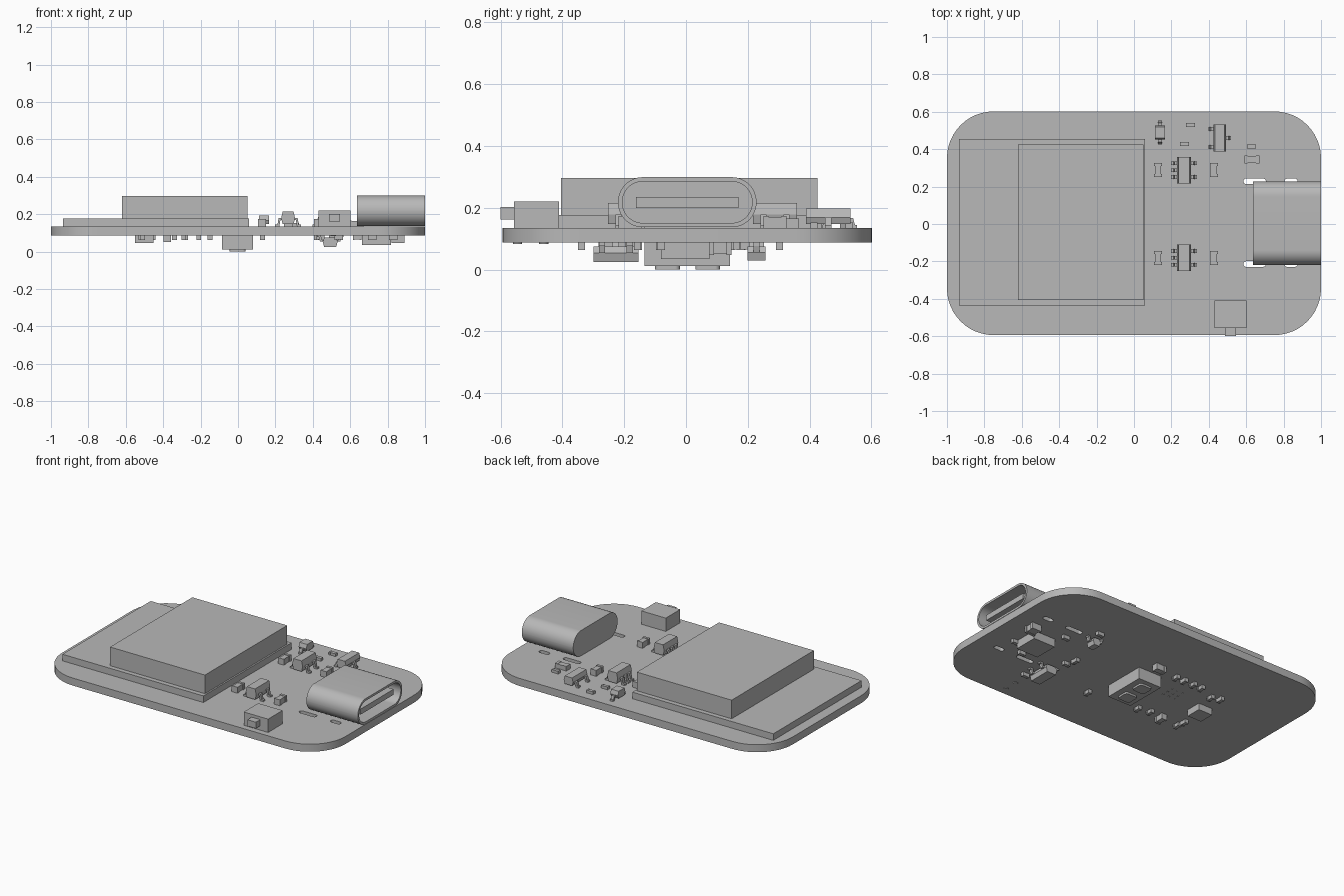
import bpy, bmesh, math
from mathutils import Vector

if "Cube" in bpy.data.objects:
    bpy.data.objects.remove(bpy.data.objects["Cube"])

GREY = (0.48, 0.48, 0.48, 1)
mat = bpy.data.materials.new("plain grey")
mat.use_nodes = True
mat.diffuse_color = GREY
mat.node_tree.nodes["Principled BSDF"].inputs["Base Color"].default_value = GREY

TOP, BOTTOM = 0.135, 0.087


def finish(name, bm):
    bmesh.ops.recalc_face_normals(bm, faces=bm.faces)
    mesh = bpy.data.meshes.new(name)
    bm.to_mesh(mesh)
    bm.free()
    mesh.materials.append(mat)
    ob = bpy.data.objects.new(name, mesh)
    bpy.context.collection.objects.link(ob)
    return ob


def smooth(ob):
    bpy.ops.object.select_all(action='DESELECT')
    ob.select_set(True)
    bpy.context.view_layer.objects.active = ob
    bpy.ops.object.shade_smooth_by_angle(angle=math.radians(30))


def prism(bm, points, push):
    # Close a flat outline and extrude it along a vector
    face = bm.faces.new([bm.verts.new(p) for p in points])
    geo = bmesh.ops.extrude_face_region(bm, geom=[face])["geom"]
    bmesh.ops.translate(bm, vec=push, verts=[v for v in geo if isinstance(v, bmesh.types.BMVert)])


def block(bm, cx, cy, sx, sy, z0, z1):
    x, y = sx / 2, sy / 2
    prism(bm, [(cx + a * x, cy + b * y, z0) for a, b in ((-1, -1), (1, -1), (1, 1), (-1, 1))],
          (0, 0, z1 - z0))


def box(name, *dims):
    bm = bmesh.new()
    block(bm, *dims)
    return finish(name, bm)


def rounded(w, h, r, steps=12):
    # Outline of a rounded rectangle centred on the origin
    pts = []
    for q, (a, b) in enumerate(((1, 1), (-1, 1), (-1, -1), (1, -1))):
        for i in range(steps + 1):
            t = math.pi / 2 * (q + i / steps)
            pts.append((a * (w / 2 - r) + r * math.cos(t), b * (h / 2 - r) + r * math.sin(t)))
    return pts


def slab(name, cx, cy, w, h, r, z0, z1):
    bm = bmesh.new()
    prism(bm, [(cx + x, cy + y, z0) for x, y in rounded(w, h, r)], (0, 0, z1 - z0))
    return finish(name, bm)


def cut(ob, cutter):
    cutter.hide_render = True
    cutter.hide_set(True)
    m = ob.modifiers.new("cut", 'BOOLEAN')
    m.operation, m.solver, m.object = 'DIFFERENCE', 'EXACT', cutter
    bpy.context.view_layer.objects.active = ob
    bpy.ops.object.modifier_apply(modifier="cut")
    bpy.data.objects.remove(cutter)


def leaded_chip(name, cx, cy, w, l, left, right, reach, height, side=1, lead=0.02):
    # Bevelled body with bent leads; side -1 hangs it under the board
    z = TOP if side > 0 else BOTTOM
    bm = bmesh.new()
    lo, mid, hi = z + side * 0.012, z + side * height * 0.55, z + side * height
    a, b = w / 2, w / 2 - 0.008
    prism(bm, [(cx + x, cy - l / 2, h) for x, h in
               ((-b, lo), (b, lo), (a, mid), (b, hi), (-b, hi), (-a, mid))], (0, l, 0))
    t = side * 0.01
    for sign, rows in ((-1, left), (1, right)):
        for y in rows:
            path = ((a - 0.01, mid), (a + 0.014, mid), (a + 0.02, z + t), (reach, z + t),
                    (reach, z), (a + 0.01, z), (a + 0.004, mid - t), (a - 0.01, mid - t))
            prism(bm, [(cx + sign * x, cy + y - lead / 2, h) for x, h in path], (0, lead, 0))
    return finish(name, bm)


def passive(name, cx, cy, sx, sy, h, side=1):
    # Small two-terminal part: a body between slightly larger end caps
    z = TOP if side > 0 else BOTTOM
    bm = bmesh.new()
    along_x = sx > sy
    if along_x:
        block(bm, cx, cy, sx * 0.9, sy * 0.9, z, z + side * h * 0.93)
    else:
        block(bm, cx, cy, sx * 0.8, sy * 0.9, z, z + side * h * 0.93)
    for s in (-1, 1):
        if along_x:
            block(bm, cx + s * sx * 0.39, cy, sx * 0.22, sy, z, z + side * h)
        else:
            block(bm, cx, cy + s * sy * 0.39, sx, sy * 0.22, z, z + side * h)
    return finish(name, bm)


# Circuit board with connector slots
board = slab("circuit_board", 0, 0.004, 2, 1.196, 0.25, BOTTOM, TOP)
for y in (-0.214, 0.228):
    for x, length in ((0.645, 0.12), (0.84, 0.07)):
        cut(board, slab("slot_cutter", x, y, length, 0.03, 0.0149, 0, 0.2))
smooth(board)

# Radio module and its shield
box("module_base", -0.4375, 0.01, 0.995, 0.89, TOP, 0.177)
box("module_shield", -0.285, 0.01, 0.67, 0.83, 0.177, 0.296)

# Connector shell, hollow from the open end, with a tongue inside
USB_Y, USB_Z = 0.004, 0.218
bm = bmesh.new()
prism(bm, [(0.637, USB_Y + y, USB_Z + z) for y, z in rounded(0.448, 0.162, 0.08)], (0.363, 0, 0))
shell = finish("connector_shell", bm)
bm = bmesh.new()
prism(bm, [(0.68, USB_Y + y, USB_Z + z) for y, z in rounded(0.42, 0.134, 0.066)], (0.5, 0, 0))
cut(shell, finish("shell_cutter", bm))
smooth(shell)
box("connector_tongue", 0.825, USB_Y, 0.31, 0.333, 0.2, 0.235)

# Side push button
box("button_body", 0.516, -0.483, 0.172, 0.146, TOP, 0.22)
box("button_plunger", 0.516, -0.577, 0.06, 0.046, 0.162, 0.202)

# Leaded chips on top
for y in (0.288, -0.181):
    leaded_chip("regulator_chip", 0.268, y, 0.074, 0.142, (-0.037, 0, 0.037),
                (-0.037, 0.037), 0.07, 0.08)
    for x in (0.128, 0.427):
        passive("capacitor", x, y, 0.042, 0.075, 0.038)
leaded_chip("transistor", 0.458, 0.46, 0.067, 0.144, (-0.048, 0.048), (0,), 0.061, 0.062)
diode = leaded_chip("diode", 0, 0, 0.075, 0.054, (0,), (0,), 0.064, 0.057)
diode.rotation_euler.z = math.pi / 2
diode.location = (0.139, 0.489, 0)

# Small parts on top
for x, y in ((0.302, 0.529), (0.27, 0.428), (0.628, 0.414)):
    passive("resistor", x, y, 0.047, 0.023, 0.018)
passive("indicator_light", 0.63, 0.345, 0.08, 0.042, 0.03)

# Socket under the board
box("lower_socket", -0.002, 0.004, 0.165, 0.276, 0.012, BOTTOM)
for y in (-0.06, 0.07):
    slab("socket_pad", -0.002, y, 0.085, 0.08, 0.015, 0, 0.012)

# Chips under the board
box("charger_chip", 0.74, -0.002, 0.155, 0.157, 0.035, BOTTOM)
box("sensor_chip", -0.502, -0.005, 0.1, 0.1, 0.045, BOTTOM)
leaded_chip("lower_transistor", 0.493, -0.227, 0.08, 0.146, (-0.045, 0, 0.045),
            (-0.045, 0.045), 0.07, 0.062, -1)
leaded_chip("lower_diode", 0.495, 0.228, 0.055, 0.057, (-0.015, 0.015), (0,), 0.05, 0.058, -1)
passive("lower_capacitor", 0.855, 0.111, 0.07, 0.072, 0.04, -1)
passive("lower_capacitor", 0, 0.228, 0.07, 0.042, 0.04, -1)

# Small parts under the board
for x, y in ((0.83, -0.08), (0.717, -0.157), (0.44, -0.085), (0.538, -0.338), (0.637, 0.144),
             (0.51, 0.302)):
    passive("lower_resistor", x, y, 0.046, 0.023, 0.024, -1)
for x, y in ((-0.15, 0.2), (-0.21, 0.2), (-0.28, 0.2), (-0.34, 0.2), (-0.454, 0.15),
             (-0.51, 0.17), (-0.21, -0.217), (-0.29, -0.2), (-0.51, -0.22), (-0.52, -0.166),
             (0.131, -0.26), (0.42, -0.026)):
    passive("lower_resistor", x, y, 0.026, 0.046, 0.024, -1)
passive("lower_capacitor", -0.378, -0.21, 0.038, 0.065, 0.037, -1)

# Button pegs and heat vias, nearly flush with the underside
for y in (-0.545, -0.46):
    slab("button_peg", 0.51, y, 0.03, 0.03, 0.0149, BOTTOM - 0.004, BOTTOM)
for i in range(9):
    slab("heat_via", -0.27 + (i % 3 - 1) * 0.04, 0.03 + (i // 3 - 1) * 0.04,
         0.014, 0.014, 0.0069, BOTTOM - 0.002, BOTTOM)
